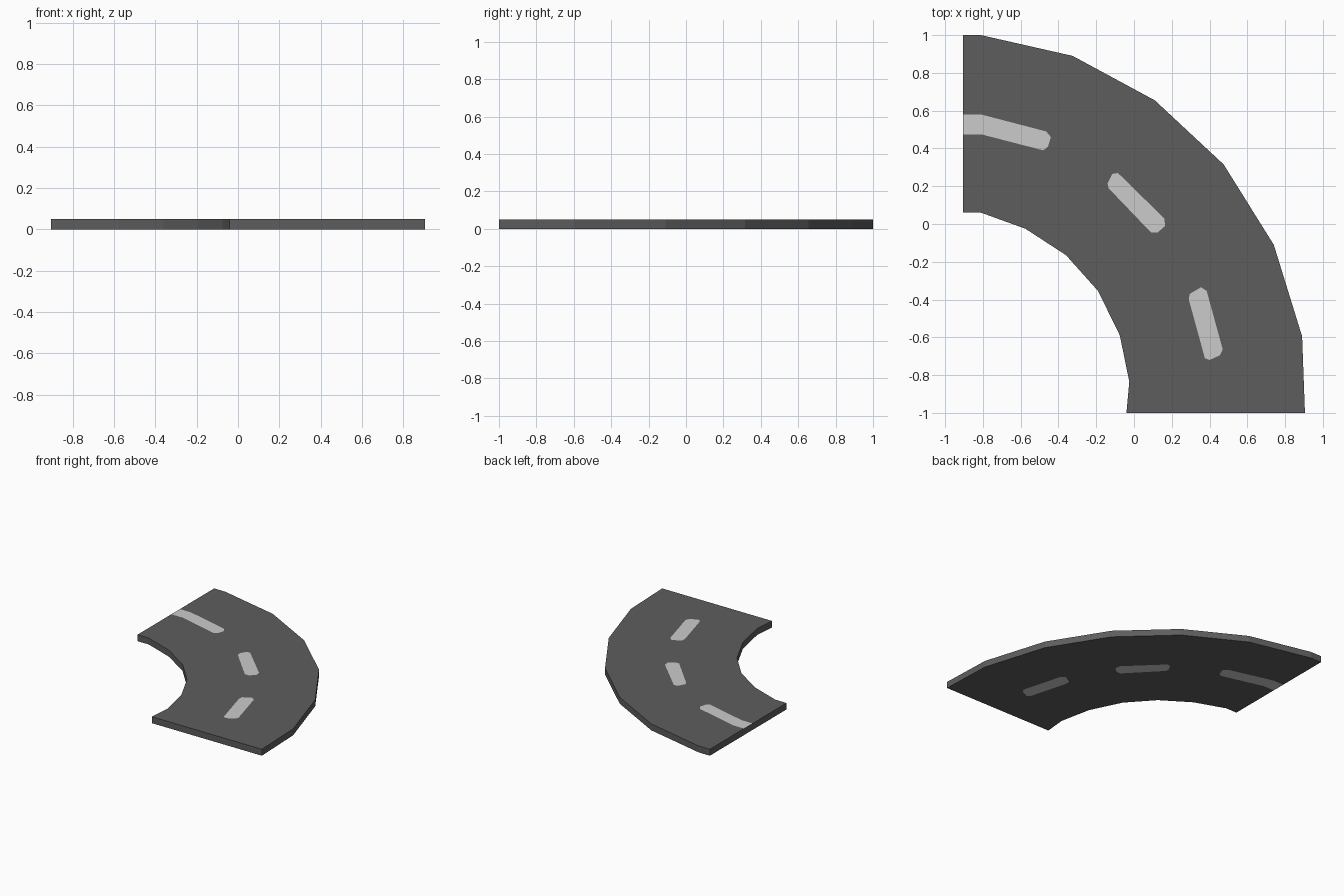
import bpy, bmesh

if "Cube" in bpy.data.objects:
    bpy.data.objects.remove(bpy.data.objects["Cube"])

THICK = 0.05

# Plan outlines of the curved road and its three centre dashes
OUTER = [(-.905, 1), (-.81, 1), (-.325, .89), (.11, .655), (.475, .315),
         (.74, -.11), (.89, -.595), (.905, -1)]
INNER = [(-.04, -1), (-.025, -.835), (-.075, -.59), (-.19, -.355), (-.36, -.165),
         (-.575, -.025), (-.81, .06), (-.905, .06)]
END_DASH = [(-.905, .58), (-.81, .58), (-.465, .49), (-.44, .46), (-.455, .41),
            (-.48, .39), (-.81, .475), (-.905, .475)]
MID_DASH = [(-.115, .265), (-.085, .27), (.16, .03), (.165, -.01), (.125, -.045),
            (.09, -.045), (-.135, .19), (-.14, .215)]
LOW_DASH = [(.295, -.37), (.355, -.335), (.385, -.355), (.47, -.665), (.455, -.695),
            (.40, -.72), (.375, -.71), (.29, -.40)]


def material(name, value):
    m = bpy.data.materials.new(name)
    m.diffuse_color = (value, value, value, 1)
    m.use_nodes = True
    m.node_tree.nodes["Principled BSDF"].inputs["Base Color"].default_value = m.diffuse_color
    return m


def loop(bm, pts):
    vs = [bm.verts.new((x, y, 0)) for x, y in pts]
    return vs, [bm.edges.new((a, b)) for a, b in zip(vs, vs[1:] + vs[:1])]


bm = bmesh.new()

# Asphalt: the outline, notched at the end dash, with holes for the other dashes
edges = []
for pts in (OUTER + INNER + END_DASH[::-1], MID_DASH, LOW_DASH):
    edges += loop(bm, pts)[1]
bmesh.ops.triangle_fill(bm, edges=edges, use_beauty=True, normal=(0, 0, 1))

# Dashes: faces that fill the gaps
for pts in (END_DASH, MID_DASH, LOW_DASH):
    bm.faces.new(loop(bm, pts)[0]).material_index = 1
bmesh.ops.remove_doubles(bm, verts=bm.verts, dist=0.0005)

# Thicken into a slab, keeping the painted side and the underside
ext = bmesh.ops.extrude_face_region(bm, geom=bm.faces[:], use_keep_orig=True)
for v in ext["geom"]:
    if isinstance(v, bmesh.types.BMVert):
        v.co.z = THICK
bmesh.ops.recalc_face_normals(bm, faces=bm.faces)
for f in bm.faces:
    if abs(f.normal.z) < 0.5:
        f.material_index = 0

mesh = bpy.data.meshes.new("curved_road")
bm.to_mesh(mesh)
bm.free()
mesh.materials.append(material("asphalt grey", 0.11))
mesh.materials.append(material("line white", 0.60))
road = bpy.data.objects.new("curved_road", mesh)
bpy.context.collection.objects.link(road)
